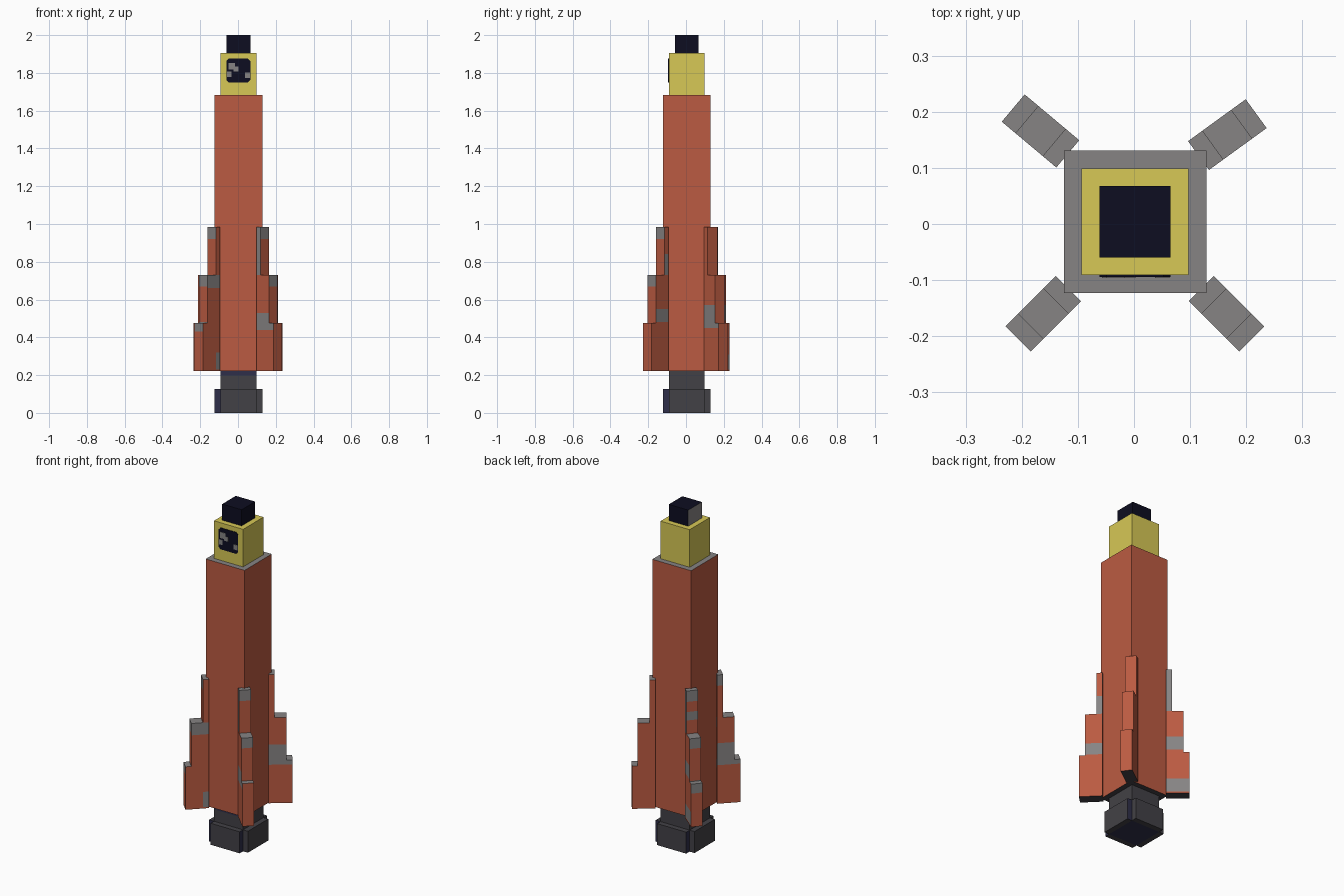
import bpy, bmesh, math
from mathutils import Matrix, Vector

cube = bpy.data.objects.get("Cube")
if cube:
    bpy.data.objects.remove(cube, do_unlink=True)

U = 2 / 63                      # one block unit
CX, CY = 0.002, 0.004           # hull axis

# Colours
MATS = {}
for name, rgb in {
    "red": (0.50, 0.105, 0.054),
    "yellow": (0.68, 0.58, 0.092),
    "grey": (0.24, 0.23, 0.23),
    "dark_grey": (0.055, 0.053, 0.061),
    "blue_black": (0.004, 0.004, 0.015),
    "dull_blue": (0.028, 0.028, 0.068),
}.items():
    m = bpy.data.materials.new(name)
    m.use_nodes = True
    m.diffuse_color = (*rgb, 1)
    m.node_tree.nodes["Principled BSDF"].inputs["Base Color"].default_value = (*rgb, 1)
    MATS[name] = m
ORDER = list(MATS)


def finish(name, bm, rule, matrix=Matrix()):
    """Colour faces by rule(centre, normal), then make the object."""
    bmesh.ops.recalc_face_normals(bm, faces=bm.faces)
    for f in bm.faces:
        f.material_index = ORDER.index(rule(f.calc_center_median(), f.normal))
    bm.transform(matrix)
    me = bpy.data.meshes.new(name)
    bm.to_mesh(me)
    bm.free()
    for m in MATS.values():
        me.materials.append(m)
    ob = bpy.data.objects.new(name, me)
    bpy.context.collection.objects.link(ob)
    return ob


def cut(bm, co, no):
    bmesh.ops.bisect_plane(bm, geom=bm.verts[:] + bm.edges[:] + bm.faces[:],
                           plane_co=co, plane_no=no)


def box(name, lo, hi, rule, matrix=Matrix(), z_cuts=()):
    lo, hi = Vector(lo), Vector(hi)
    bm = bmesh.new()
    bmesh.ops.create_cube(bm, size=1, matrix=Matrix.Translation((lo + hi) / 2)
                          @ Matrix.Diagonal((*(hi - lo), 1)))
    for z in z_cuts:
        cut(bm, (0, 0, z), (0, 0, 1))
    return finish(name, bm, rule, matrix)


def block(name, half, z0, z1, rule, z_cuts=()):
    """Square block on the hull axis, sized in units."""
    return box(name, (CX - half * U, CY - half * U, z0 * U),
               (CX + half * U, CY + half * U, z1 * U), rule, z_cuts=z_cuts)


# Hull, nose and tip
block("hull", 4, 7, 53, lambda c, n: "grey" if n.z > .5 else "dark_grey" if n.z < -.5 else "red")
block("nose", 3, 53, 60, lambda c, n: "yellow")
block("tip", 2, 60, 63, lambda c, n: "grey" if n.x < -.5 else "blue_black")

# Engine neck with a painted band at the top front
block("engine_neck", 3, 0, 7,
      lambda c, n: "dull_blue" if n.z < -.5 or (n.y < -.5 and c.z > 6.2 * U) else "dark_grey",
      z_cuts=[6.2 * U])

# Four plates around the engine neck
for i, side in enumerate(("left", "back", "right", "front")):
    turn = Matrix.Translation((CX, CY, 0)) @ Matrix.Rotation(i * math.pi / 2, 4, "Z")
    box(side + "_engine_plate", (3 * U, -3 * U, 0), (4 * U, 3 * U, 4 * U),
        lambda c, n: "dull_blue" if n.y > .5 else "dark_grey", turn)

# Window with clipped corners and pale reflections
face_y = CY - 3 * U
bm = bmesh.new()
w, k, zc = 2 * U, 0.4 * U, 57.1 * U
outline = []
for sx, sz in ((1, 1), (-1, 1), (-1, -1), (1, -1)):
    pair = [(sx * w, sz * (w - k)), (sx * (w - k), sz * w)]
    outline += pair if sx * sz > 0 else pair[::-1]
f = bm.faces.new([bm.verts.new((CX + x, face_y, zc + z)) for x, z in outline])
ret = bmesh.ops.extrude_face_region(bm, geom=[f])
bmesh.ops.translate(bm, vec=(0, -0.003, 0),
                    verts=[v for v in ret["geom"] if isinstance(v, bmesh.types.BMVert)])
finish("window", bm, lambda c, n: "blue_black")
for i, (x, z, sx, sz) in enumerate(((-.035, .022, .034, .036), (-.048, -.02, .022, .03),
                                    (-.012, .008, .026, .026), (.048, -.025, .026, .03))):
    box(f"window_reflection_{i + 1}", (CX + x - sx / 2, face_y - .005, zc + z - sz / 2),
        (CX + x + sx / 2, face_y, zc + z + sz / 2), lambda c, n: "grey")

# Stepped fins: worn patches are (side, low z, high z, furthest reach in units)
# where side is "end", "ccw" or "cw" seen from above
END = [("end", .92, .99, 4), ("end", .67, .73, 4)]
FINS = {
    "front_left_fin": ((.12, -.115), -45, END + [
        ("cw", .73, .99, 1), ("cw", .44, .53, 4), ("ccw", .73, .84, 1), ("ccw", .48, .55, 4)]),
    "front_right_fin": ((-.117, -.115), 225, END + [
        ("end", .43, .48, 4), ("ccw", .66, .73, 4), ("ccw", .23, .32, 1),
        ("cw", .45, .58, 4), ("cw", .92, .99, 1)]),
    "back_right_fin": ((-.118, .125), 140, END + [
        ("end", .81, .86, 4), ("end", .42, .48, 4),
        ("cw", .73, .99, 1), ("cw", .49, .57, 4), ("cw", .23, .31, 4)]),
    "back_left_fin": ((.115, .122), 36, [("cw", .45, .57, 4)]),
}
STEPS = ((4, 15), (3, 23), (1, 31))     # reach and top of each step

for name, (root, angle, patches) in FINS.items():
    profile, z = [(0, 7)], 7
    for reach, top in STEPS:
        profile += [(reach, z), (reach, top)]
        z = top
    profile.append((0, z))
    bm = bmesh.new()
    f = bm.faces.new([bm.verts.new((x * U, -U, z * U)) for x, z in profile])
    ret = bmesh.ops.extrude_face_region(bm, geom=[f])
    bmesh.ops.translate(bm, vec=(0, 2 * U, 0),
                        verts=[v for v in ret["geom"] if isinstance(v, bmesh.types.BMVert)])
    # Split at the steps and at patch borders
    levels = {top * U for _, top in STEPS[:2]} | {h for p in patches for h in p[1:3]}
    for h in sorted(levels):
        cut(bm, (0, 0, h), (0, 0, 1))
    cut(bm, (U, 0, 0), (1, 0, 0))

    def rule(c, n, patches=patches):
        if abs(n.z) > .5:
            return "grey" if n.z > 0 else "dark_grey"
        side = "end" if abs(n.x) > .5 else "ccw" if n.y > 0 else "cw"
        worn = any(side == s and lo < c.z < hi and c.x < reach * U + .001
                   for s, lo, hi, reach in patches)
        return "grey" if worn else "red"

    finish(name, bm, rule, Matrix.Translation((*root, 0))
           @ Matrix.Rotation(math.radians(angle), 4, "Z"))
